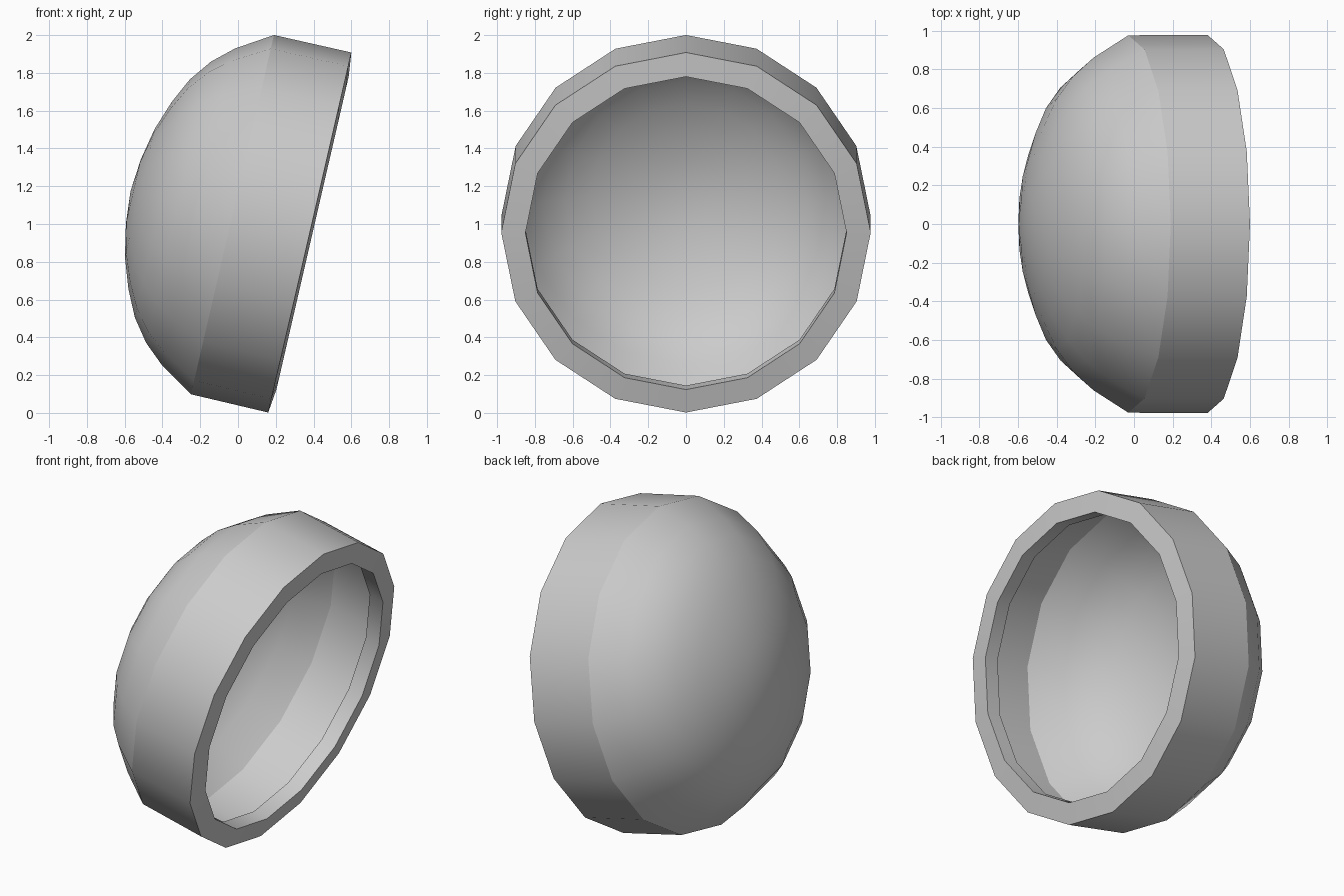
import bpy, bmesh, math
from mathutils import Matrix, Vector

cube = bpy.data.objects.get("Cube")
if cube:
    bpy.data.objects.remove(cube, do_unlink=True)

SIDES = 16
TILT = math.radians(103)            # opening faces +x and a little downward
RIM_CENTRE = Vector((0.38, 0, 0.955))

# Cross-section as (radius, depth behind the rim plane)
dome = [(0, 0.974), (0.174, 0.959), (0.348, 0.924), (0.508, 0.868), (0.647, 0.801),
        (0.764, 0.713), (0.86, 0.605), (0.976, 0.42)]
# Rim flange that narrows the opening and turns back inside
rim = [(0.978, 0), (0.85, -0.015), (0.85, 0.08), (0.967, 0.08)]
# Thin wall: the hollow follows the dome
hollow = [(r * 0.99, d * 0.99) for r, d in reversed(dome)]


def grey_material(name, value):
    mat = bpy.data.materials.new(name)
    mat.use_nodes = True
    colour = (value, value, value, 1)
    mat.diffuse_color = colour
    mat.node_tree.nodes["Principled BSDF"].inputs["Base Color"].default_value = colour
    return mat


def lathe(name, profile, material):
    bm = bmesh.new()
    verts = [bm.verts.new((r, 0, -d)) for r, d in profile]
    edges = [bm.edges.new(pair) for pair in zip(verts, verts[1:])]
    bmesh.ops.spin(bm, geom=verts + edges, cent=(0, 0, 0), axis=(0, 0, 1),
                   angle=math.tau, steps=SIDES)
    bmesh.ops.remove_doubles(bm, verts=bm.verts, dist=0.0005)
    bmesh.ops.dissolve_degenerate(bm, edges=bm.edges, dist=0.0001)
    bmesh.ops.recalc_face_normals(bm, faces=bm.faces)
    # Tip the bowl onto its side
    bm.transform(Matrix.Translation(RIM_CENTRE) @ Matrix.Rotation(TILT, 4, 'Y'))
    mesh = bpy.data.meshes.new(name)
    bm.to_mesh(mesh)
    bm.free()
    mesh.materials.append(material)
    obj = bpy.data.objects.new(name, mesh)
    bpy.context.collection.objects.link(obj)
    bpy.ops.object.select_all(action='DESELECT')
    obj.select_set(True)
    bpy.context.view_layer.objects.active = obj
    bpy.ops.object.shade_smooth_by_angle(angle=math.radians(30))


# Hollow dome with a straight collar and a flanged opening
lathe("dome_shell", dome + rim + hollow, grey_material("light_grey", 0.6))
